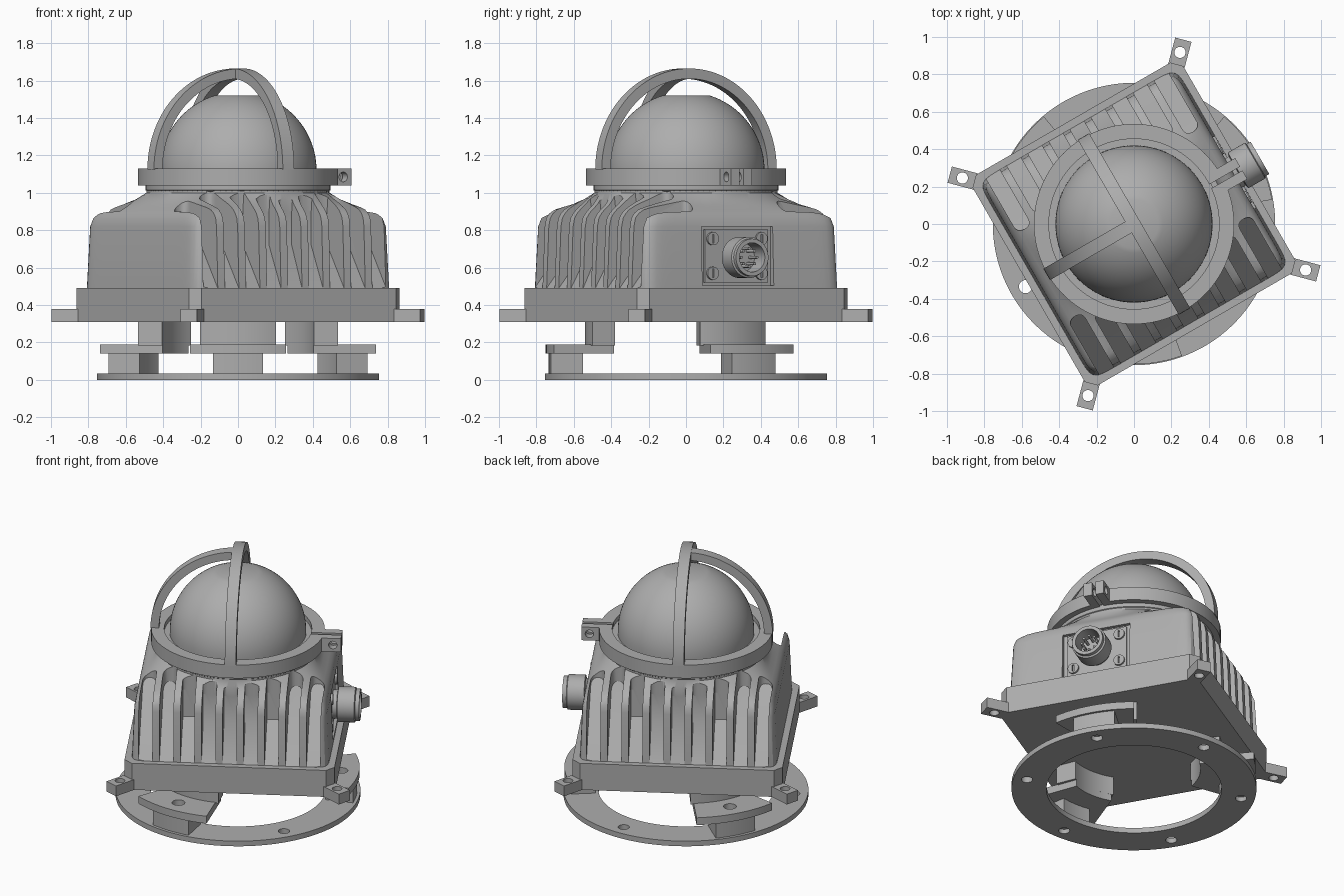
import bpy, bmesh
from math import pi, sin, cos, radians, sqrt
from mathutils import Matrix, Vector

if "Cube" in bpy.data.objects:
    bpy.data.objects.remove(bpy.data.objects["Cube"], do_unlink=True)

grey = bpy.data.materials.new("cast_grey")
grey.use_nodes = True
grey.diffuse_color = (0.42, 0.42, 0.42, 1)
grey.node_tree.nodes["Principled BSDF"].inputs["Base Color"].default_value = (0.42, 0.42, 0.42, 1)

TURN = Matrix.Rotation(radians(30), 4, 'Z')   # housing is turned on its mount
FLAT = Matrix.Identity(4)


def move(x, y, z):
    return Matrix.Translation((x, y, z))


def prism(bm, pts, a, b, mat=FLAT):
    """Closed 2D outline extruded along z from a to b."""
    low = [bm.verts.new(mat @ Vector((x, y, a))) for x, y in pts]
    top = [bm.verts.new(mat @ Vector((x, y, b))) for x, y in pts]
    n = len(pts)
    bm.faces.new(low[::-1])
    bm.faces.new(top)
    for i in range(n):
        bm.faces.new((low[i], low[(i + 1) % n], top[(i + 1) % n], top[i]))
    return low + top


def box(bm, x0, x1, y0, y1, z0, z1, mat=FLAT):
    return prism(bm, [(x0, y0), (x1, y0), (x1, y1), (x0, y1)], z0, z1, mat)


def disc(bm, r, z0, z1, mat=FLAT, n=32):
    return prism(bm, [(r * cos(2 * pi * i / n), r * sin(2 * pi * i / n)) for i in range(n)], z0, z1, mat)


def lathe(bm, profile, mat=FLAT, n=96):
    """Closed (radius, z) loop spun about z."""
    rings = [[bm.verts.new(mat @ Vector((r * cos(2 * pi * i / n), r * sin(2 * pi * i / n), z)))
              for r, z in profile] for i in range(n)]
    m = len(profile)
    for i in range(n):
        p, q = rings[i], rings[(i + 1) % n]
        for j in range(m):
            k = (j + 1) % m
            if profile[j][0] > 0 or profile[k][0] > 0:
                bm.faces.new((p[j], q[j], q[k], p[k]))
    bmesh.ops.remove_doubles(bm, verts=bm.verts, dist=1e-5)


def sector(r0, r1, half, mid, n=12):
    """Outline of a ring segment, angles in degrees."""
    angs = [radians(mid - half + 2 * half * i / n) for i in range(n + 1)]
    return [(r1 * cos(a), r1 * sin(a)) for a in angs] + [(r0 * cos(a), r0 * sin(a)) for a in reversed(angs)]


def make(name, bm, mat=TURN, cutter=None):
    bmesh.ops.recalc_face_normals(bm, faces=bm.faces)
    me = bpy.data.meshes.new(name)
    bm.to_mesh(me)
    bm.free()
    me.transform(mat)
    me.materials.append(grey)
    ob = bpy.data.objects.new(name, me)
    bpy.context.collection.objects.link(ob)
    bpy.ops.object.select_all(action='DESELECT')
    bpy.context.view_layer.objects.active = ob
    ob.select_set(True)
    if cutter:
        cut = make(name + "_cutter", cutter, mat)
        cut.hide_render = True
        bpy.ops.object.select_all(action='DESELECT')
        bpy.context.view_layer.objects.active = ob
        ob.select_set(True)
        mod = ob.modifiers.new("cut", 'BOOLEAN')
        mod.object, mod.solver = cut, 'EXACT'
        bpy.ops.object.modifier_apply(modifier="cut")
        bpy.data.objects.remove(cut, do_unlink=True)
    bpy.ops.object.shade_smooth_by_angle(angle=radians(32))
    return ob


# mounting ring with six bolt holes
bm, cut = bmesh.new(), bmesh.new()
lathe(bm, [(.54, 0), (.755, 0), (.755, .035), (.54, .035)])
for k in range(6):
    a = radians(30 + 60 * k)
    disc(cut, .035, -.1, .1, move(.67 * cos(a), .67 * sin(a), 0))
make("mounting_ring", bm, FLAT, cut)

# three stepped feet
for i, mid in enumerate((-90, 30, 150)):
    a = radians(mid)
    for name, r0, r1, half, z0, z1 in (("foot_block", .56, .735, 10.5, .03, .145),
                                       ("foot_slab", .41, .75, 20, .14, .19),
                                       ("foot_post", .41, .54, 22, .185, .32)):
        bm, cut = bmesh.new(), None
        prism(bm, sector(r0, r1, half, mid), z0, z1)
        if name == "foot_slab":
            cut = bmesh.new()
            disc(cut, .04, .15, .3, move(.64 * cos(a), .64 * sin(a), 0))
        make(f"{name}_{i + 1}", bm, FLAT, cut)

# base plate with chamfered corners
bm = bmesh.new()
h, c = .65, .60
prism(bm, [(h, -c), (h, c), (c, h), (-c, h), (-h, c), (-h, -c), (-c, -h), (c, -h)], .31, .49)
make("base_plate", bm)

# drilled corner ears
bm, cut = bmesh.new(), bmesh.new()
for k in range(4):
    rot = Matrix.Rotation(radians(45 + 90 * k), 4, 'Z')
    box(bm, .8, 1.02, -.045, .045, .31, .38, rot)
    disc(cut, .03, .2, .5, rot @ move(.95, 0, 0))
make("corner_ears", bm, TURN, cut)

# housing: rounded square blending into a round neck
bm, cut = bmesh.new(), bmesh.new()
N = 192
rings = []
for z, h, p in ((.45, .612, 22), (.82, .597, 22), (.865, .588, 18), (.89, .572, 13),
                (.91, .553, 9), (.935, .525, 4.5), (.965, .503, 2.8), (1.0, .49, 2), (1.02, .49, 2)):
    ring = []
    for i in range(N):
        x, y = cos(2 * pi * i / N), sin(2 * pi * i / N)
        r = h / (abs(x) ** p + abs(y) ** p) ** (1 / p)
        ring.append(bm.verts.new((r * x, r * y, z)))
    rings.append(ring)
for lo, hi in zip(rings, rings[1:]):
    for i in range(N):
        j = (i + 1) % N
        bm.faces.new((lo[i], lo[j], hi[j], hi[i]))
bm.faces.new(rings[0][::-1])
bm.faces.new(rings[-1])

# cooling slots on two opposite sides, plus the connector recess
for side in (0, pi):
    for k in range(-4, 5):
        x = .13 * k
        end = max(.27, sqrt(.5 ** 2 - x * x) if abs(x) < .5 else 0)
        outline = [(.8, .49), (.61, .49), (max(.43, end), .72), (end, .9), (end, 1.2), (.8, 1.2)]
        part = bmesh.new()
        stand = Matrix(((0, 0, 1, x), (1, 0, 0, 0), (0, 1, 0, 0), (0, 0, 0, 1)))
        prism(part, outline, -.043, .043, stand)
        inner = [e for e in part.edges if abs(e.verts[0].co.x - e.verts[1].co.x) < 1e-4
                 and all(v.co.y < end + 1e-4 and v.co.z > .85 for v in e.verts)]
        bmesh.ops.bevel(part, geom=inner, offset=.035, segments=4, profile=.5, affect='EDGES')
        part.transform(Matrix.Rotation(side, 4, 'Z'))
        tmp = bpy.data.meshes.new("slot")
        part.to_mesh(tmp)
        part.free()
        cut.from_mesh(tmp)
        bpy.data.meshes.remove(tmp)
box(cut, .575, .8, -.25, .19, .505, .82)
make("finned_housing", bm, TURN, cut)

# connector flange, screws, barrel and pins
bm = bmesh.new()
box(bm, .565, .592, -.225, .165, .52, .805)
make("connector_flange", bm)
bm, cut = bmesh.new(), bmesh.new()
for y in (-.18, .12):
    for z in (.57, .755):
        at = move(.57, y, z) @ Matrix.Rotation(pi / 2, 4, 'Y')
        disc(bm, .035, 0, .035, at)
        box(cut, -.022, .022, -.005, .005, .025, .05, at)
make("flange_screws", bm, TURN, cut)
axis = move(.57, -.03, .655) @ Matrix.Rotation(pi / 2, 4, 'Y')
bm = bmesh.new()
lathe(bm, [(0, 0), (.09, 0), (.09, .05), (.11, .055), (.11, .16), (.1, .165), (.1, .19),
           (.078, .19), (.078, .08), (0, .08)], axis, 48)
make("connector_barrel", bm)
bm = bmesh.new()
for k in range(8):
    a = 2 * pi * k / 8
    disc(bm, .008, .07, .16, axis @ move(.048 * cos(a), .048 * sin(a), 0), 12)
make("connector_pins", bm)

# neck and dome with a flat crown
bm = bmesh.new()
lathe(bm, [(0, 1.0), (.475, 1.0), (.495, 1.015), (.495, 1.05), (.465, 1.05), (.465, 1.1), (0, 1.1)])
make("neck_collar", bm)
bm = bmesh.new()
top = radians(72)
lathe(bm, [(0, 1.08), (.42, 1.08)] + [(.42 * cos(top * i / 20), 1.12 + .42 * sin(top * i / 20))
                                     for i in range(21)] + [(0, 1.52)])
make("dome", bm)

# split clamp ring with drilled lugs
bm, cut = bmesh.new(), bmesh.new()
lathe(bm, [(.455, 1.04), (.535, 1.04), (.535, 1.13), (.455, 1.13)])
box(cut, .4, .7, -.042, -.018, .9, 1.3)
make("clamp_ring", bm, TURN, cut)
bm, cut = bmesh.new(), bmesh.new()
box(bm, .5, .645, -.095, -.042, 1.04, 1.13)
box(bm, .5, .645, -.018, .035, 1.04, 1.13)
disc(cut, .026, -.3, .3, move(.595, 0, 1.085) @ Matrix.Rotation(pi / 2, 4, 'X'))
make("clamp_lugs", bm, TURN, cut)

# guard: one full hoop and one half hoop
hoop = Matrix.Rotation(pi / 2, 4, 'Z') @ Matrix.Rotation(pi / 2, 4, 'X')
bm = bmesh.new()
prism(bm, sector(.485, .54, 90, 90, 64), -.035, .035, move(0, 0, 1.125) @ hoop)
make("guard_hoop", bm)
bm = bmesh.new()
prism(bm, sector(.486, .539, 45, 135, 32), -.035, .035, move(0, 0, 1.125) @ Matrix.Rotation(pi / 2, 4, 'X'))
make("guard_half_hoop", bm)
